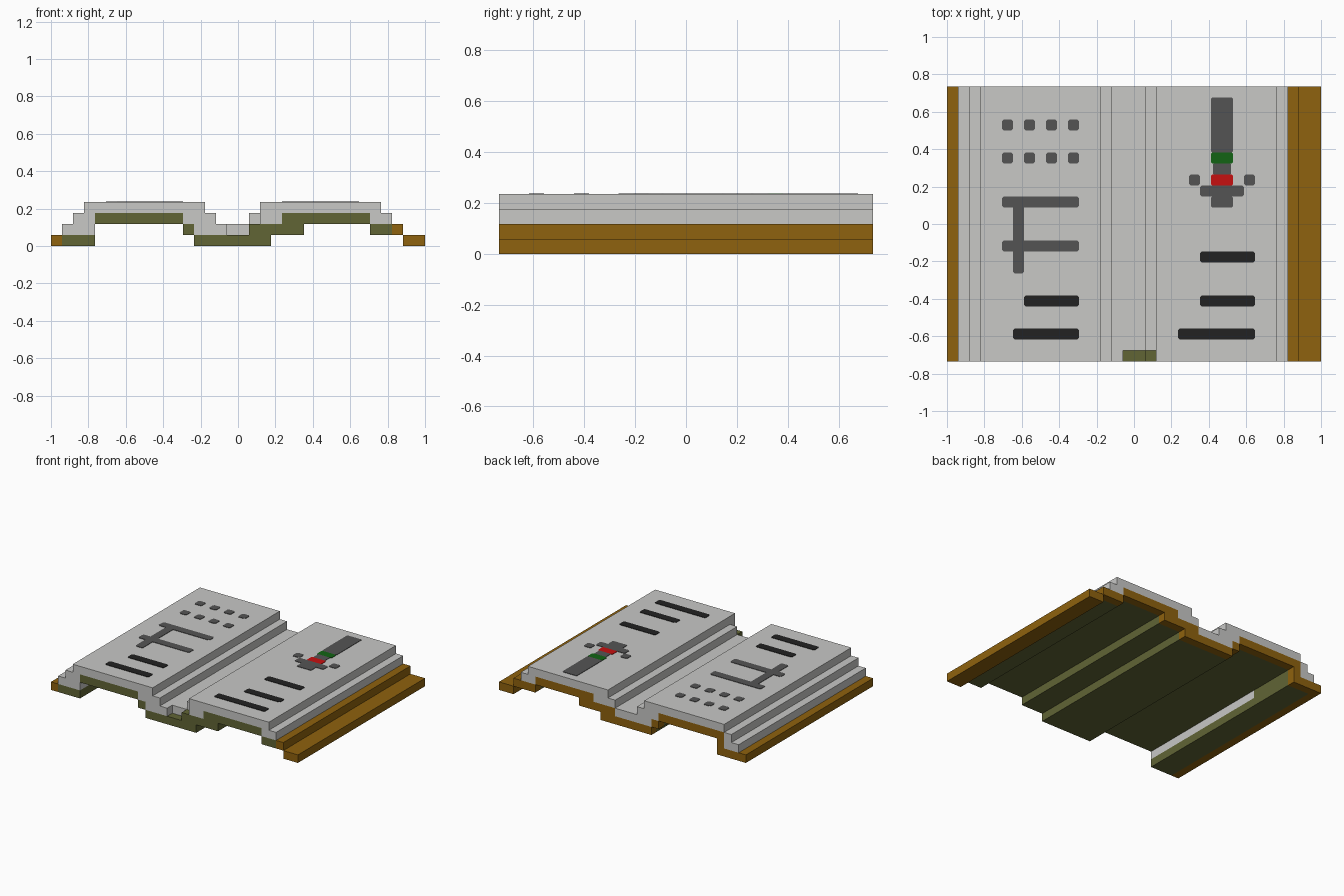
import bpy, bmesh
from mathutils import Vector

if "Cube" in bpy.data.objects:
    bpy.data.objects.remove(bpy.data.objects["Cube"])

U = 2 / 34            # one block
ROWS = 25             # blocks from front to back
TOP = 4               # page height in blocks


def material(name, rgb):
    lin = [(c / 255 / 12.92) if c < 11 else ((c / 255 + 0.055) / 1.055) ** 2.4 for c in rgb]
    m = bpy.data.materials.new(name)
    m.use_nodes = True
    m.diffuse_color = (*lin, 1)
    m.node_tree.nodes["Principled BSDF"].inputs["Base Color"].default_value = (*lin, 1)
    return m


PAPER = material("paper grey", (200, 200, 198))
LEATHER = material("leather orange", (143, 98, 14))
LINING = material("lining olive", (97, 101, 53))
INK = material("ink black", (34, 34, 34))
GREY = material("ink grey", (84, 84, 84))
RED = material("ink red", (198, 16, 16))
GREEN = material("ink green", (18, 100, 20))


def at(x, y, z):
    """Block coordinates to world coordinates."""
    return Vector(((x - 17) * U, (y - ROWS / 2) * U, z * U))


def prism(bm, pts, shift, mat=0):
    """Flat outline swept along a straight vector."""
    a = [bm.verts.new(p) for p in pts]
    b = [bm.verts.new(p + shift) for p in pts]
    n = len(pts)
    faces = [bm.faces.new(a), bm.faces.new(b[::-1])]
    faces += [bm.faces.new((a[i], b[i], b[(i + 1) % n], a[(i + 1) % n])) for i in range(n)]
    for f in faces:
        f.material_index = mat


def finish(name, bm, mats):
    bmesh.ops.recalc_face_normals(bm, faces=bm.faces)
    me = bpy.data.meshes.new(name)
    bm.to_mesh(me)
    bm.free()
    for m in mats:
        me.materials.append(m)
    ob = bpy.data.objects.new(name, me)
    bpy.context.collection.objects.link(ob)
    return ob


def slab(bm, cols, y0, y1, mat=0):
    """Stepped cross-section (x0, x1, z0, z1 per step) swept from row y0 to y1."""
    path = [p for x0, x1, z0, z1 in cols for p in ((x0, z1), (x1, z1))]
    path += [p for x0, x1, z0, z1 in reversed(cols) for p in ((x1, z0), (x0, z0))]
    path = [p for i, p in enumerate(path) if p != path[i - 1]]
    prism(bm, [at(x, y0, z) for x, z in path], Vector((0, (y1 - y0) * U, 0)), mat)


# Pages: stepped blocks, with a small notch at the front of the gutter
left_outer = [(1, 2, 1, 2), (2, 3, 1, 3)]
left_inner = [(4, 12, 3, 4), (12, 13, 2, 4), (13, 14, 1, 4), (14, 15, 1, 3)]
bm = bmesh.new()
slab(bm, left_outer + [(3, 4, 1, 4)] + left_inner + [(15, 16, 1, 2)], 0, 1)
slab(bm, left_outer + [(3, 4, 1, 4)] + left_inner + [(15, 18, 1, 2)], 1, 18)
bm2_cols = [(1, 2, 1, 2), (2, 3, 1, 3.0)]
slab(bm, left_outer, 18, ROWS)
slab(bm, [(3, 4, 3, 4)] + left_inner + [(15, 18, 1, 2)], 18, ROWS)
finish("page_block_low_x", bm, [PAPER])

right_cols = [(19, 21, 2, 4), (21, 29, 3, 4), (29, 30, 2, 4), (30, 31, 2, 3)]
bm = bmesh.new()
slab(bm, right_cols, 0, 1)
slab(bm, [(18, 19, 2, 3)] + right_cols, 1, ROWS)
finish("page_block_high_x", bm, [PAPER])

# Cover: lined strips whose last row is bare leather
cover = {
    "cover_base_low_x": (1, 4, 0, 1, 0),
    "cover_riser_low_x": (3, 4, 1, 3, 18),
    "cover_panel_low_x": (4, 12, 2, 3, 0),
    "cover_step_low_x": (12, 13, 1, 2, 0),
    "cover_spine": (13, 20, 0, 1, 0),
    "cover_step_high_x": (18, 23, 1, 2, 0),
    "cover_panel_high_x": (21, 29, 2, 3, 0),
    "cover_flap_high_x": (29, 31, 1, 2, 0),
}
for name, (x0, x1, z0, z1, y0) in cover.items():
    bm = bmesh.new()
    slab(bm, [(x0, x1, z0, z1)], y0, ROWS - 1, 0)
    slab(bm, [(x0, x1, z0, z1)], ROWS - 1, ROWS, 1)
    finish(name, bm, [LINING, LEATHER])

# Leather side edges
for name, x0, x1, z0 in (("cover_edge_low_x", 0, 1, 0),
                         ("cover_edge_inner_high_x", 31, 32, 1),
                         ("cover_edge_outer_high_x", 32, 34, 0)):
    bm = bmesh.new()
    slab(bm, [(x0, x1, z0, z0 + 1)], 0, ROWS)
    finish(name, bm, [LEATHER])


def marks(name, mat, rects, cut=0.15):
    """Thin ink plates with clipped corners, given as x0, x1, y0, y1."""
    bm = bmesh.new()
    for x0, x1, y0, y1 in rects:
        c = cut
        pts = [(x0 + c, y0), (x1 - c, y0), (x1, y0 + c), (x1, y1 - c),
               (x1 - c, y1), (x0 + c, y1), (x0, y1 - c), (x0, y0 + c)]
        prism(bm, [at(x, y, TOP) for x, y in pts], Vector((0, 0, 0.003)))
    finish(name, bm, [mat])


# Printed page details
marks("dot_grid", GREY, [(x, x + 1, y, y + 1) for x in (5, 7, 9, 11) for y in (18, 21)])
marks("diagram_bars", GREY, [(5, 12, 14, 15), (5, 12, 10, 11)])
marks("diagram_post", GREY, [(6, 7, 8, 14.9)])
marks("text_lines", INK, [(7, 12, 5, 6), (6, 12, 2, 3), (23, 28, 9, 10),
                          (23, 28, 5, 6), (21, 28, 2, 3)])
marks("drawing_shaft", GREY, [(24, 26, 19, 24)], 0.1)
marks("drawing_band", GREEN, [(24, 26, 18, 19)], 0.1)
marks("drawing_neck", GREY, [(24.2, 25.8, 17, 18)], 0.05)
marks("drawing_gem", RED, [(24, 26, 16, 17)], 0.1)
marks("drawing_crossbar", GREY, [(23, 27, 15, 16)])
marks("drawing_tip", GREY, [(24, 26, 14, 15)], 0.1)
marks("drawing_side_dots", GREY, [(22, 23, 16, 17), (27, 28, 16, 17)])
